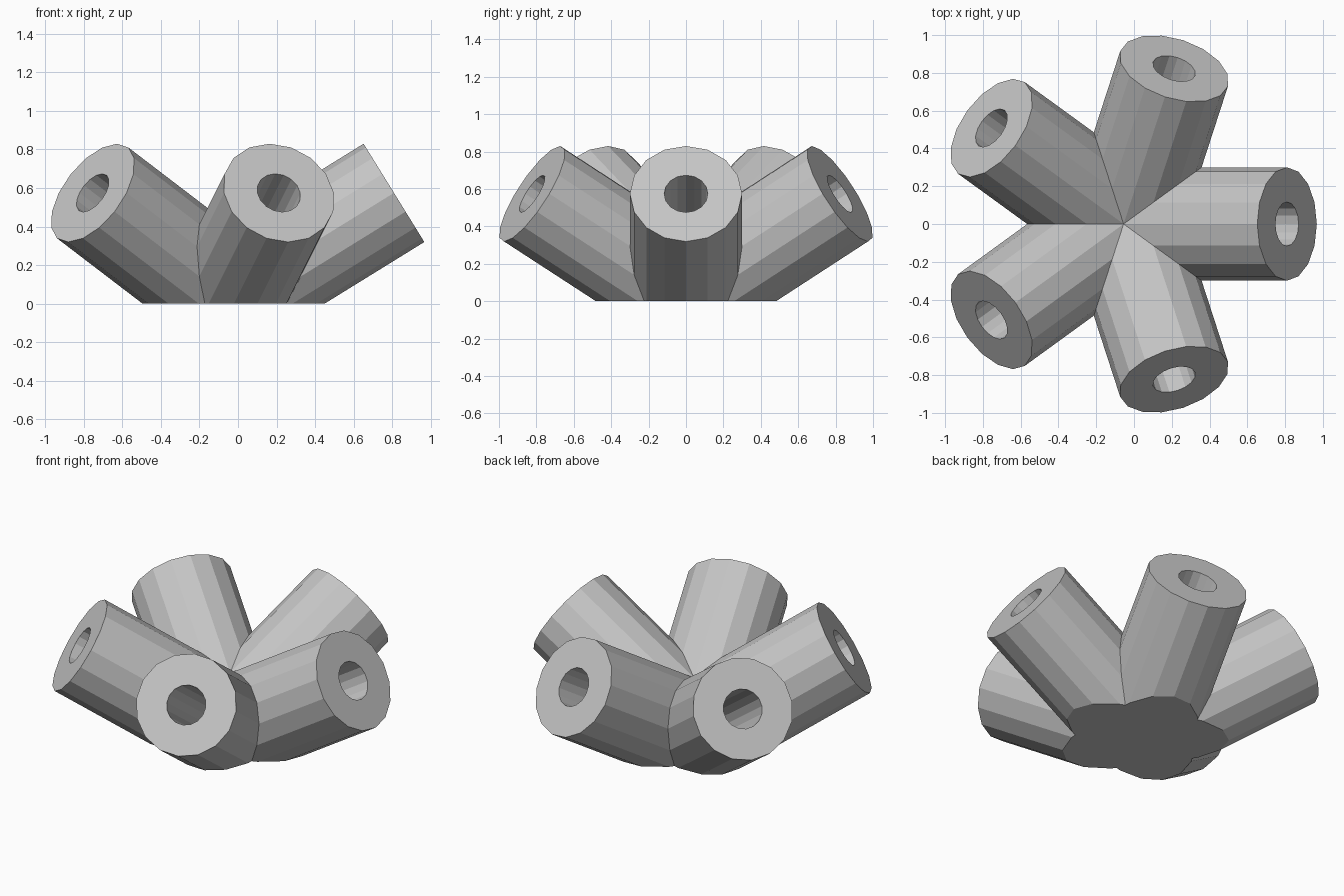
import bpy, bmesh
from math import pi, sin, cos, atan
from mathutils import Matrix, Vector

if "Cube" in bpy.data.objects:
    bpy.data.objects.remove(bpy.data.objects["Cube"], do_unlink=True)

HUB = Vector((-0.055, 0, 0.04))
RISE = atan(0.618)          # upward tilt of every tube
LENGTH, RADIUS, BORE = 1.017, 0.3, 0.113
BACK, FLOOR = -0.7, 0.22    # hidden rear end and bore floor, along the axis
ARMS, SIDES = 5, 16

grey = bpy.data.materials.new("grey")
grey.use_nodes = True
colour = (0.56, 0.56, 0.56, 1)
grey.diffuse_color = colour
grey.node_tree.nodes["Principled BSDF"].inputs["Base Color"].default_value = colour

# Upright tube
bm = bmesh.new()
bmesh.ops.create_cone(bm, cap_ends=True, segments=SIDES, radius1=RADIUS, radius2=RADIUS,
                      depth=LENGTH - BACK,
                      matrix=Matrix.Translation((0, 0, (LENGTH + BACK) / 2)))

# Blind bore sunk into its end
end = max(bm.faces, key=lambda f: f.calc_center_median().z)
bmesh.ops.inset_region(bm, faces=[end], thickness=(RADIUS - BORE) * cos(pi / SIDES))
bore = bmesh.ops.extrude_discrete_faces(bm, faces=[end])["faces"][0]
bmesh.ops.translate(bm, verts=bore.verts, vec=(0, 0, FLOOR - LENGTH))

# Tilt the tube outward
bm.transform(Matrix.Rotation(pi / 2 - RISE, 4, "Y"))


def trim(point, normal):
    """Remove everything in front of a plane and return the cut edges."""
    cut = bmesh.ops.bisect_plane(bm, geom=bm.verts[:] + bm.edges[:] + bm.faces[:],
                                 dist=1e-5, plane_co=point, plane_no=normal,
                                 clear_outer=True)["geom_cut"]
    return [e for e in cut if isinstance(e, bmesh.types.BMEdge)]


# Flat base
rim = trim((0, 0, -HUB.z), (0, 0, -1))
for face in bmesh.ops.edgeloop_fill(bm, edges=rim)["faces"]:
    face.normal_update()
    if face.normal.z > 0:
        face.normal_flip()

# Mitre the tube against its two neighbours
for side in (-1, 1):
    trim((0, 0, 0), (-sin(pi / ARMS), side * cos(pi / ARMS), 0))

# Repeat around the hub and weld the seams
bmesh.ops.spin(bm, geom=bm.verts[:] + bm.edges[:] + bm.faces[:], cent=(0, 0, 0),
               axis=(0, 0, 1), angle=2 * pi * (ARMS - 1) / ARMS, steps=ARMS - 1,
               use_duplicate=True)
bmesh.ops.remove_doubles(bm, verts=bm.verts[:], dist=1e-4)

mesh = bpy.data.meshes.new("tube_hub")
bm.to_mesh(mesh)
bm.free()
mesh.materials.append(grey)
hub = bpy.data.objects.new("tube_hub", mesh)
hub.location = HUB
bpy.context.collection.objects.link(hub)
